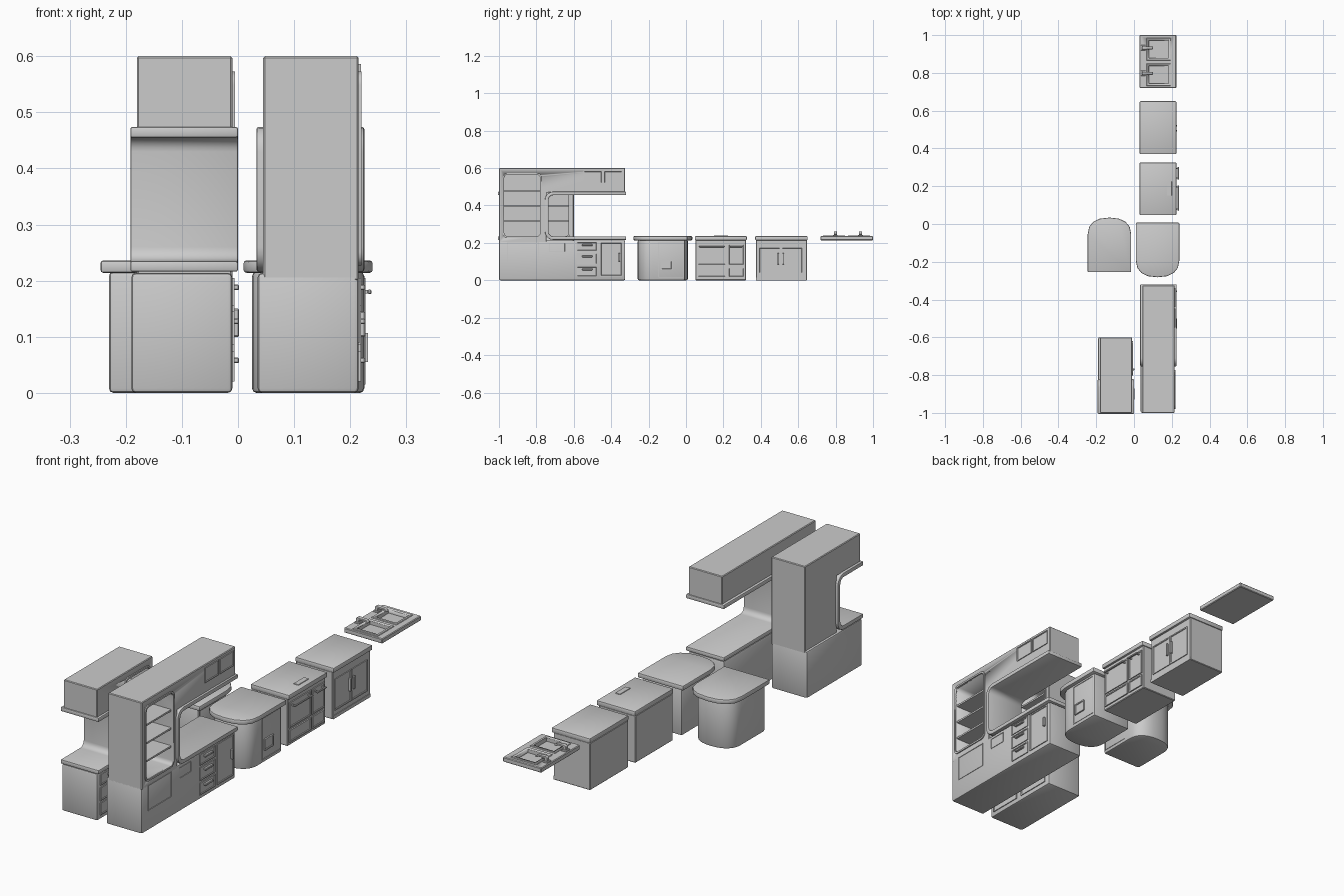
import bpy, bmesh, math
from mathutils import Vector

if "Cube" in bpy.data.objects:
    bpy.data.objects.remove(bpy.data.objects["Cube"])

PLACE = {'x': lambda a, u, v: (a, u, v),
         'y': lambda a, u, v: (u, a, v),
         'z': lambda a, u, v: (u, v, a)}


def finish(bm, name, bevel=0, seg=2):
    bmesh.ops.recalc_face_normals(bm, faces=bm.faces)
    if bevel:
        edges = [e for e in bm.edges if e.calc_face_angle(0) > 0.7]
        bmesh.ops.bevel(bm, geom=edges, offset=bevel, segments=seg, profile=0.5, affect='EDGES')
    me = bpy.data.meshes.new(name)
    bm.to_mesh(me)
    bm.free()
    ob = bpy.data.objects.new(name, me)
    bpy.context.collection.objects.link(ob)
    bpy.ops.object.select_all(action='DESELECT')
    ob.select_set(True)
    bpy.context.view_layer.objects.active = ob
    bpy.ops.object.shade_smooth_by_angle(angle=math.radians(35))
    return ob


def prism(name, pts, axis, a, b, bevel=0, seg=2):
    """Extrude a 2D outline along an axis from a to b."""
    bm = bmesh.new()
    lo, hi = ([bm.verts.new(PLACE[axis](t, u, v)) for u, v in pts] for t in (a, b))
    bm.faces.new(lo)
    bm.faces.new(hi[::-1])
    for i in range(len(pts)):
        j = (i + 1) % len(pts)
        bm.faces.new((lo[i], lo[j], hi[j], hi[i]))
    return finish(bm, name, bevel, seg)


def box(name, x0, x1, y0, y1, z0, z1, bevel=0, seg=2):
    y0, y1 = sorted((y0, y1))
    return prism(name, [(x0, y0), (x1, y0), (x1, y1), (x0, y1)], 'z', z0, z1, bevel, seg)


def panel(name, x, y0, y1, z0, z1, t=0.005, rim=0.008):
    """Raised front (facing +x) with a sunk centre."""
    y0, y1 = sorted((y0, y1))
    bm = bmesh.new()
    bmesh.ops.create_cube(bm, size=1)
    for v in bm.verts:
        v.co = Vector((x - 0.003 + (v.co.x + .5) * (t + 0.003),
                       y0 + (v.co.y + .5) * (y1 - y0), z0 + (v.co.z + .5) * (z1 - z0)))
    front = max(bm.faces, key=lambda f: f.calc_center_median().x)
    bmesh.ops.inset_region(bm, faces=[front], thickness=rim)
    bmesh.ops.inset_region(bm, faces=[front], thickness=0.002, depth=-0.003)
    return finish(bm, name)


def rounded(y0, y1, z0, z1, r, n=4):
    y0, y1 = sorted((y0, y1))
    out = []
    for k, (cy, cz) in enumerate([(y1 - r, z1 - r), (y0 + r, z1 - r), (y0 + r, z0 + r), (y1 - r, z0 + r)]):
        for i in range(n + 1):
            a = math.pi / 2 * (k + i / n)
            out.append((cy + r * math.cos(a), cz + r * math.sin(a)))
    return out


def cut(ob, cutter):
    m = ob.modifiers.new("cut", 'BOOLEAN')
    m.object = cutter
    m.solver = 'EXACT'
    bpy.context.view_layer.objects.active = ob
    bpy.ops.object.modifier_apply(modifier=m.name)


def wall_unit(n, xf, y0, s, length, tall, zshelf):
    """Tall shelf unit with base, worktop and overhanging top cupboard."""
    Y = lambda d: y0 + s * d
    box(n + "_base", xf - 0.18, xf, Y(0), Y(length), 0, 0.214, 0.008)
    body = prism(n + "_body", [(Y(0), .2), (Y(0), .6), (Y(length), .6), (Y(length), .47),
                               (Y(tall), .47), (Y(tall), .2)], 'x', xf - 0.17, xf, 0.003, 1)
    # continuous trim: under the cupboard, round the corner, down and onto the worktop
    r, t = 0.025, 0.019
    inner, outer = [], []
    for cz, a0 in ((0.455 - r, 90), (0.235 + r, 180)):
        for i in range(6):
            a = math.radians(a0 + 18 * i)
            c = Y(tall + 0.01 + r)
            inner.append((c + s * r * math.cos(a), cz + r * math.sin(a)))
            outer.append((c + s * (r + t) * math.cos(a), cz + (r + t) * math.sin(a)))
    e = Y(length + 0.005)
    strip = [(e, .455)] + inner + [(e, .235), (e, .216)] + outer[::-1] + [(e, .474)]
    prism(n + "_trim", strip, 'x', xf - 0.182, xf + 0.01, 0.004)
    # shelf niche with raised frame
    a, b = Y(0.028), Y(tall - 0.035)
    frame = prism(n + "_shelf_frame", rounded(a - s * .008, b + s * .008, .227, .573, .024),
                  'x', xf - 0.004, xf + 0.005)
    cutter = prism(n + "_cutter", rounded(a, b, .235, .565, .018), 'x', xf - 0.13, xf + 0.05)
    cut(body, cutter)
    cut(frame, cutter)
    bpy.data.objects.remove(cutter)
    for i, z in enumerate(zshelf):
        box(f"{n}_shelf_{i}", xf - 0.135, xf - 0.006, a - s * .003, b + s * .003, z - .004, z + .004)


def handle(name, x, y0, y1, z0, z1):
    box(name, x, x + 0.012, y0, y1, z0, z1, 0.002, 1)


SHELVES = (0.315, 0.397, 0.48)
# right wall unit
wall_unit("right_wall_unit", 0.215, -1.0, 1, 0.675, 0.255, SHELVES)
F = 0.215
panel("base_access_panel", F, -.955, -.785, .09, .205, .002, .004)
panel("small_drawer", F, -.73, -.645, .15, .2, .002, .004)
for i, (z0, z1) in enumerate([(.02, .075), (.085, .145), (.155, .205)]):
    panel(f"drawer_{i}", F, -.585, -.475, z0, z1, .004, .006)
    handle(f"drawer_handle_{i}", F, -.555, -.5, z1 - .022, z1 - .012)
panel("base_door", F, -.46, -.34, .02, .205, .004)
handle("base_door_handle", F, -.362, -.352, .1, .145)
for i, (a, b) in enumerate([(-.548, -.448), (-.44, -.34)]):
    panel(f"top_cupboard_door_{i}", F, a, b, .518, .586, .004, .006)

# left wall unit, mirrored end for end
wall_unit("left_wall_unit", -0.01, -0.6, -1, 0.4, 0.23, SHELVES)
panel("left_base_door", -.01, -.625, -.79, .02, .205, .004)
handle("left_base_door_handle", -.01, -.775, -.765, .1, .15)
for i, (z0, z1) in enumerate([(.02, .075), (.085, .145), (.155, .205)]):
    panel(f"left_drawer_{i}", -.01, -.82, -.98, z0, z1, .004, .006)
    handle(f"left_drawer_handle_{i}", -.01, -.93, -.87, z1 - .022, z1 - .012)


def d_shape(cx, half, y_flat, y_arc, s, depth, n=8):
    """Outline flat at one end, rounded at the other."""
    pts = [(cx + half, y_flat)]
    for i in range(n + 1):
        a = math.pi * i / n
        c, q = math.cos(a), math.sin(a)
        pts.append((cx + half * math.copysign(abs(c) ** .85, c), y_arc + s * depth * q ** .85))
    return pts + [(cx - half, y_flat)]


# round-ended counters
for n, cx, yf, s in (("right_counter", 0.125, 0.007, -1), ("left_counter", -0.13, -0.255, 1)):
    prism(n + "_top", d_shape(cx, .115, yf, yf + s * .2, s, .089), 'z', .214, .236, .005)
    prism(n + "_body", d_shape(cx, .1, yf + s * .012, yf + s * .185, s, .08, 16), 'z', 0, .216, .008)
    panel(n + "_side_panel", cx + .1, yf + s * .02, yf + s * .155, .015, .205, .002, .004)
    panel(n + "_hatch", cx + .1, yf + s * .08, yf + s * .142, .055, .107, .007, .008)


def base_cabinet(n, y0, y1):
    box(n + "_body", .03, F, y0, y1, 0, .216, .003, 1)
    box(n + "_worktop", .03, .224, y0 - .003, y1 + .003, .214, .236, .004)


# oven unit
base_cabinet("oven_unit", .05, .322)
for i, (a, b, h0, h1) in enumerate([(.06, .215, .07, .205), (.225, .312, .235, .302)]):
    panel(f"oven_door_{i}", F, a, b, .08, .195, .005)
    panel(f"oven_drawer_{i}", F, a, b, .015, .07, .006)
    box(f"oven_handle_{i}", .231, .238, h0, h1, .176, .184, .002, 1)
    for j, y in enumerate((h0 + .008, h1 - .008)):
        box(f"oven_handle_post_{i}_{j}", F, .235, y - .003, y + .003, .177, .183)
box("oven_top_plate", .175, .2, .15, .225, .234, .239, .001, 1)

# double-door cabinet
base_cabinet("door_cabinet", .373, .647)
box("door_cabinet_plinth", .04, .218, .375, .645, 0, .015)
for i, (a, b, h) in enumerate([(.388, .506, .493), (.51, .625, .52)]):
    panel(f"cabinet_door_{i}", F, a, b, .035, .178, .004)
    handle(f"cabinet_door_handle_{i}", F, h - .005, h + .005, .085, .145)

# sink slab with two basins and taps
slab = box("sink_slab", .03, .224, .72, 1.0, .214, .236, .003, 1)
for i, yc in enumerate((.79, .925)):
    rim = prism(f"basin_rim_{i}", [(.066, yc - .06), (.194, yc - .06), (.194, yc + .06), (.066, yc + .06)],
                'z', .233, .239, .002, 1)
    hole = box("hole", .08, .183, yc - .047, yc + .047, .22, .3)
    cut(slab, hole)
    cut(rim, hole)
    bpy.data.objects.remove(hole)
    y = yc + .008
    box(f"tap_base_{i}", .036, .062, y - .015, y + .015, .234, .241, .002, 1)
    prism(f"tap_spout_{i}", [(.042, .236), (.042, .255), (.048, .262), (.092, .259), (.1, .253), (.1, .246),
                             (.093, .246), (.088, .251), (.056, .252), (.056, .236)],
          'y', y - .008, y + .008, .001, 1)
